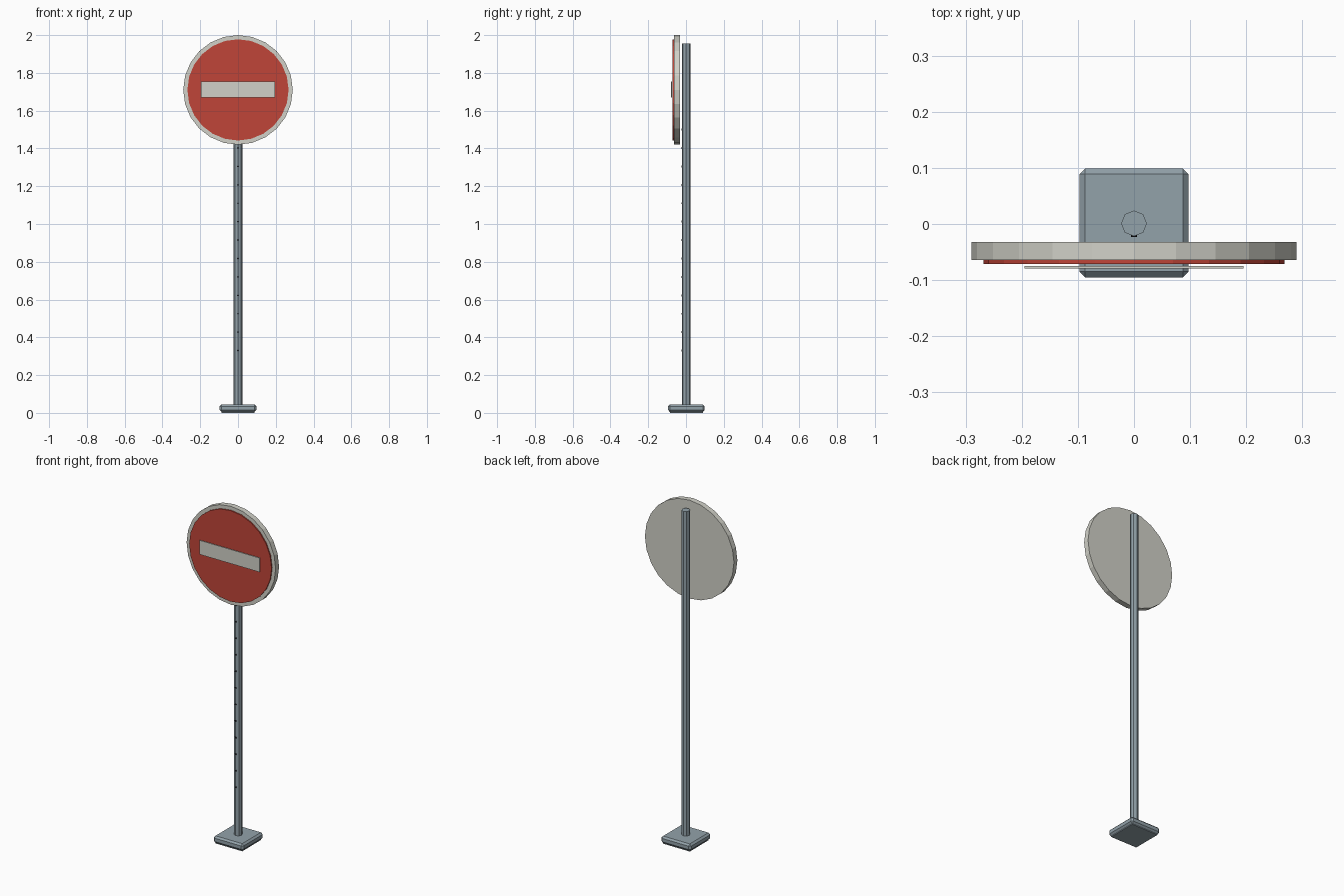
import bpy
import bmesh
import math
from mathutils import Matrix

cube = bpy.data.objects.get("Cube")
if cube:
    bpy.data.objects.remove(cube, do_unlink=True)


def material(name, rgb):
    mat = bpy.data.materials.new(name)
    mat.use_nodes = True
    mat.diffuse_color = (*rgb, 1)
    mat.node_tree.nodes["Principled BSDF"].inputs["Base Color"].default_value = (*rgb, 1)
    return mat


steel = material("steel grey", (0.29, 0.36, 0.40))
white = material("off white", (0.64, 0.64, 0.58))
red = material("sign red", (0.53, 0.06, 0.04))
dark = material("hole black", (0.01, 0.01, 0.012))


def finish(name, bm, mat):
    mesh = bpy.data.meshes.new(name)
    bm.to_mesh(mesh)
    bm.free()
    mesh.materials.append(mat)
    obj = bpy.data.objects.new(name, mesh)
    bpy.context.collection.objects.link(obj)
    return obj


def box(name, size, centre, mat, bevel=0):
    bm = bmesh.new()
    bmesh.ops.create_cube(bm, size=1, matrix=Matrix.Translation(centre) @ Matrix.Diagonal((*size, 1)))
    if bevel:
        bmesh.ops.bevel(bm, geom=bm.edges[:], offset=bevel, segments=1, affect='EDGES')
    return finish(name, bm, mat)


def add_disc(bm, radius, sides, y_back, y_front, x, z):
    # Cylinder whose axis runs front to back
    place = Matrix.Translation((x, (y_back + y_front) / 2, z)) @ Matrix.Rotation(math.pi / 2, 4, 'X')
    bmesh.ops.create_cone(bm, cap_ends=True, segments=sides, radius1=radius, radius2=radius,
                          depth=y_back - y_front, matrix=place)


def disc(name, radius, sides, y_back, y_front, z, mat):
    bm = bmesh.new()
    add_disc(bm, radius, sides, y_back, y_front, 0, z)
    return finish(name, bm, mat)


# Foot plate and octagonal post
box("base_plate", (0.194, 0.194, 0.04), (0, 0.002, 0.025), steel, 0.01)
box("base_underside", (0.174, 0.174, 0.01), (0, 0.002, 0.005), steel)
bm = bmesh.new()
bmesh.ops.create_cone(bm, cap_ends=True, segments=8, radius1=0.023, radius2=0.023, depth=1.925,
                      matrix=Matrix.Translation((0, 0.001, 0.9925)))
finish("post", bm, steel)

# Row of small holes up the front of the post
bm = bmesh.new()
for i in range(13):
    add_disc(bm, 0.005, 8, -0.016, -0.0235, 0, 0.33 + i * 0.0975)
finish("post_holes", bm, dark)

# Round sign: backing, red face and horizontal bar
SIGN_Z = 1.71
disc("sign_backing", 0.29, 24, -0.032, -0.064, SIGN_Z, white)
disc("sign_face", 0.268, 24, -0.062, -0.071, SIGN_Z, red)
box("sign_bar", (0.39, 0.004, 0.083), (0, -0.077, SIGN_Z + 0.002), white)
